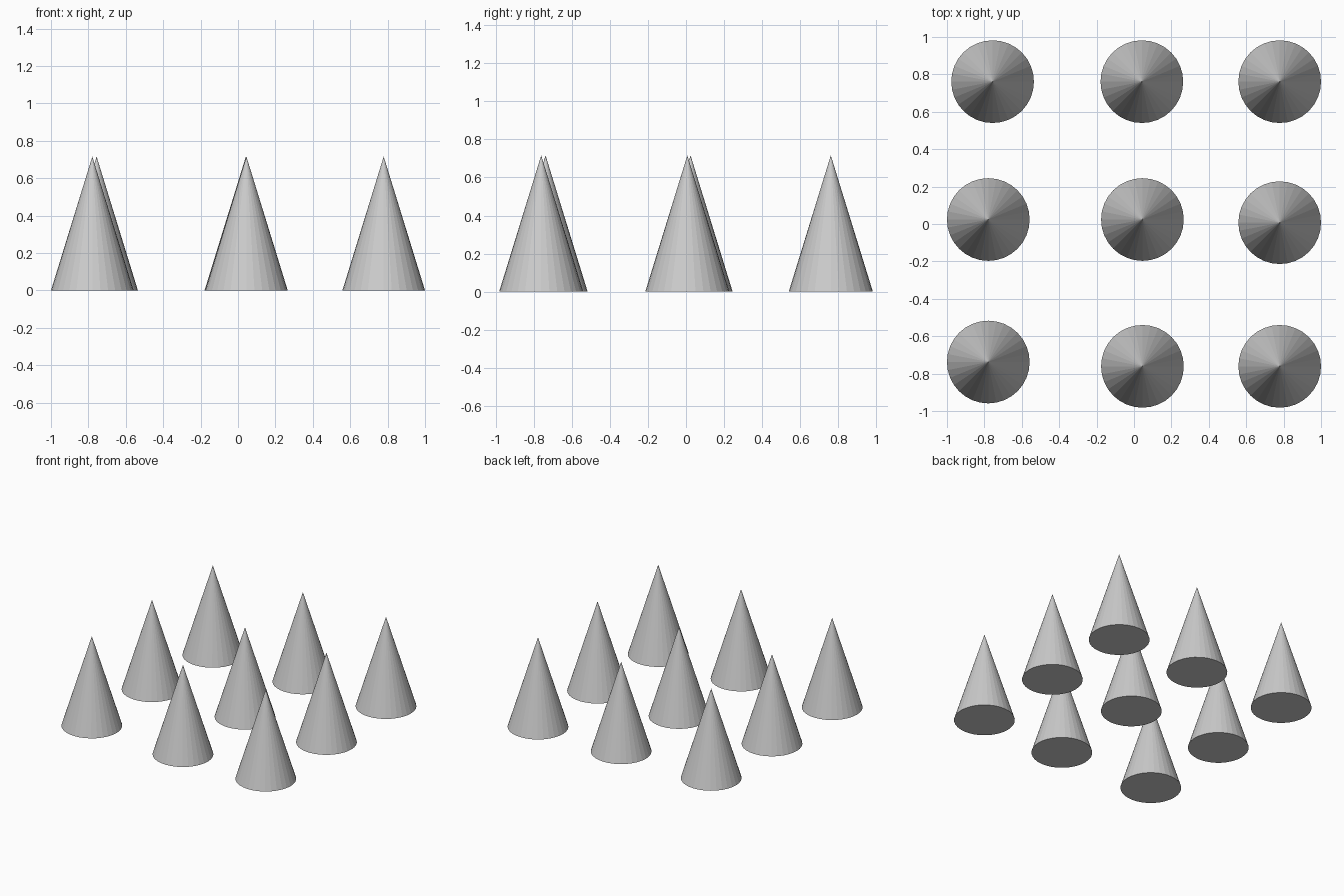
import bpy

if "Cube" in bpy.data.objects:
    bpy.data.objects.remove(bpy.data.objects["Cube"])

RADIUS, HEIGHT = 0.221, 0.716

# Slightly irregular 3 x 3 layout: (x, y) per cone, front row to back row
rows = {
    "front": [(-0.779, -0.738), (0.045, -0.761), (0.779, -0.761)],
    "middle": [(-0.779, 0.024), (0.045, 0.024), (0.779, 0.007)],
    "back": [(-0.756, 0.761), (0.042, 0.761), (0.779, 0.761)],
}

# Flat-faceted solid cones standing on the ground
for row, spots in rows.items():
    for side, (x, y) in zip(("left", "centre", "right"), spots):
        bpy.ops.mesh.primitive_cone_add(
            vertices=32, radius1=RADIUS, radius2=0, depth=HEIGHT,
            location=(x, y, HEIGHT / 2))
        bpy.context.object.name = f"cone_{row}_{side}"
